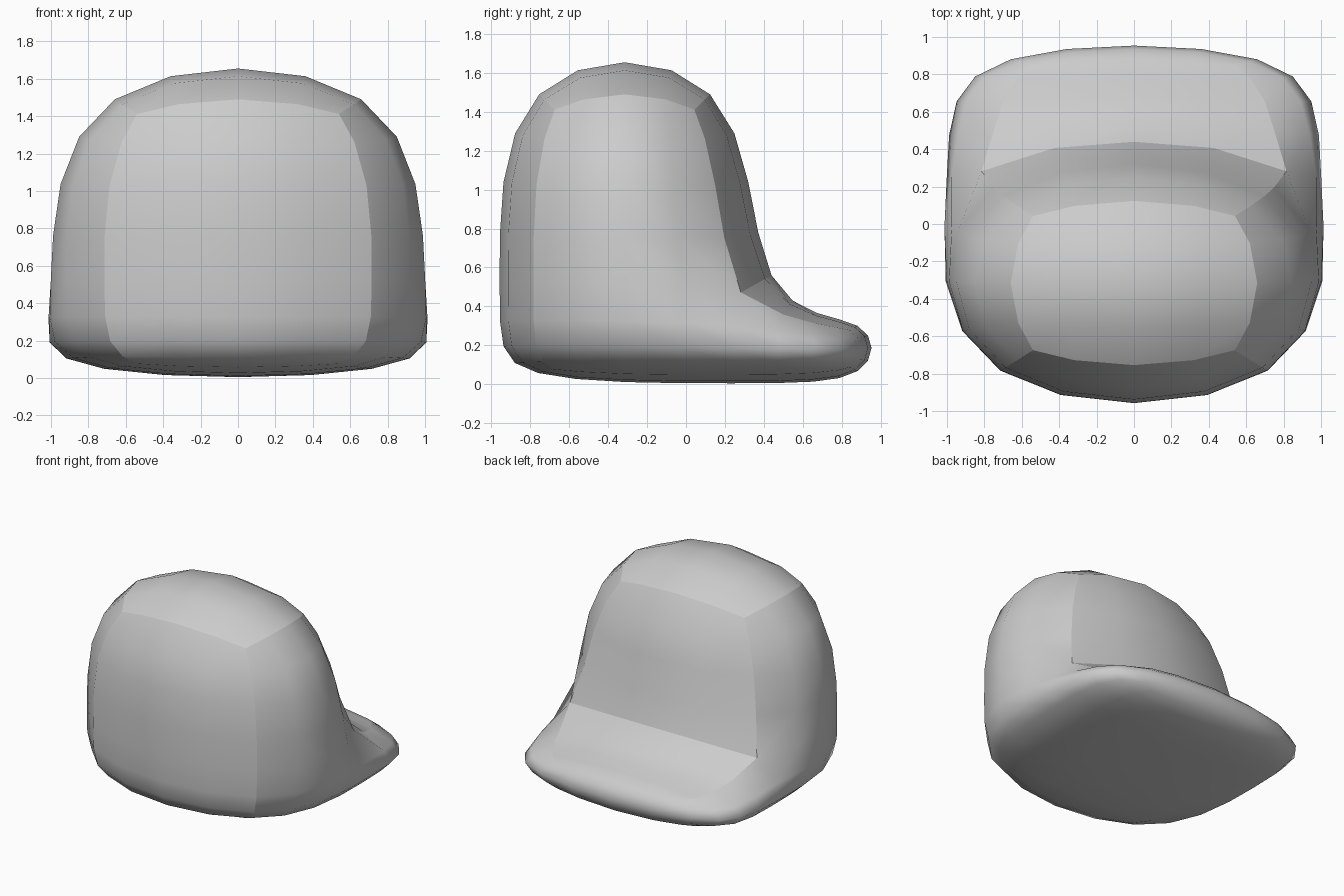
import bpy, bmesh

if "Cube" in bpy.data.objects:
    bpy.data.objects.remove(bpy.data.objects["Cube"])

# Half cage of the cap: name -> (half width, y, z)
cage = {
    "crown_back":  (1.085, -1.05, 1.77),
    "crown_front": (1.085, 0.42, 1.77),
    "brim_root":   (1.07, 0.365, 0.336),
    "brim_top":    (1.085, 1.005, 0.388),
    "brim_base":   (1.085, 1.005, -0.01),
    "mid_base":    (1.07, 0.37, -0.01),
    "back_base":   (1.07, -1.045, -0.01),
    "back_mid":    (1.07, -1.00, 0.336),
}
ring = list(cage)

bm = bmesh.new()
left, right = ({n: bm.verts.new((s * x, y, z)) for n, (x, y, z) in cage.items()}
               for s in (-1, 1))

# Outer shell running around the profile
for a, b in zip(ring, ring[1:] + ring[:1]):
    bm.faces.new((left[a], left[b], right[b], right[a]))

# Side panels: crown, base and brim
panels = [("crown_back", "crown_front", "brim_root", "back_mid"),
          ("back_mid", "brim_root", "mid_base", "back_base"),
          ("brim_root", "brim_top", "brim_base", "mid_base")]
for side in (left, right):
    for panel in panels:
        bm.faces.new([side[n] for n in panel])
bmesh.ops.recalc_face_normals(bm, faces=bm.faces)

# Smooth shading with hard crown edges and brim crease
for f in bm.faces:
    f.smooth = True
hard = [("crown_back", "crown_front"), ("crown_back", "back_mid"),
        ("back_mid", "back_base"), ("crown_front", "brim_root"),
        ("brim_root", "brim_top")]
for side in (left, right):
    for a, b in hard:
        bm.edges.get((side[a], side[b])).smooth = False
for n in ("crown_back", "crown_front", "brim_root"):
    bm.edges.get((left[n], right[n])).smooth = False

mesh = bpy.data.meshes.new("cap")
bm.to_mesh(mesh)
bm.free()
cap = bpy.data.objects.new("cap", mesh)
bpy.context.collection.objects.link(cap)

# Rounded form
sub = cap.modifiers.new("rounding", "SUBSURF")
sub.levels = sub.render_levels = 2
